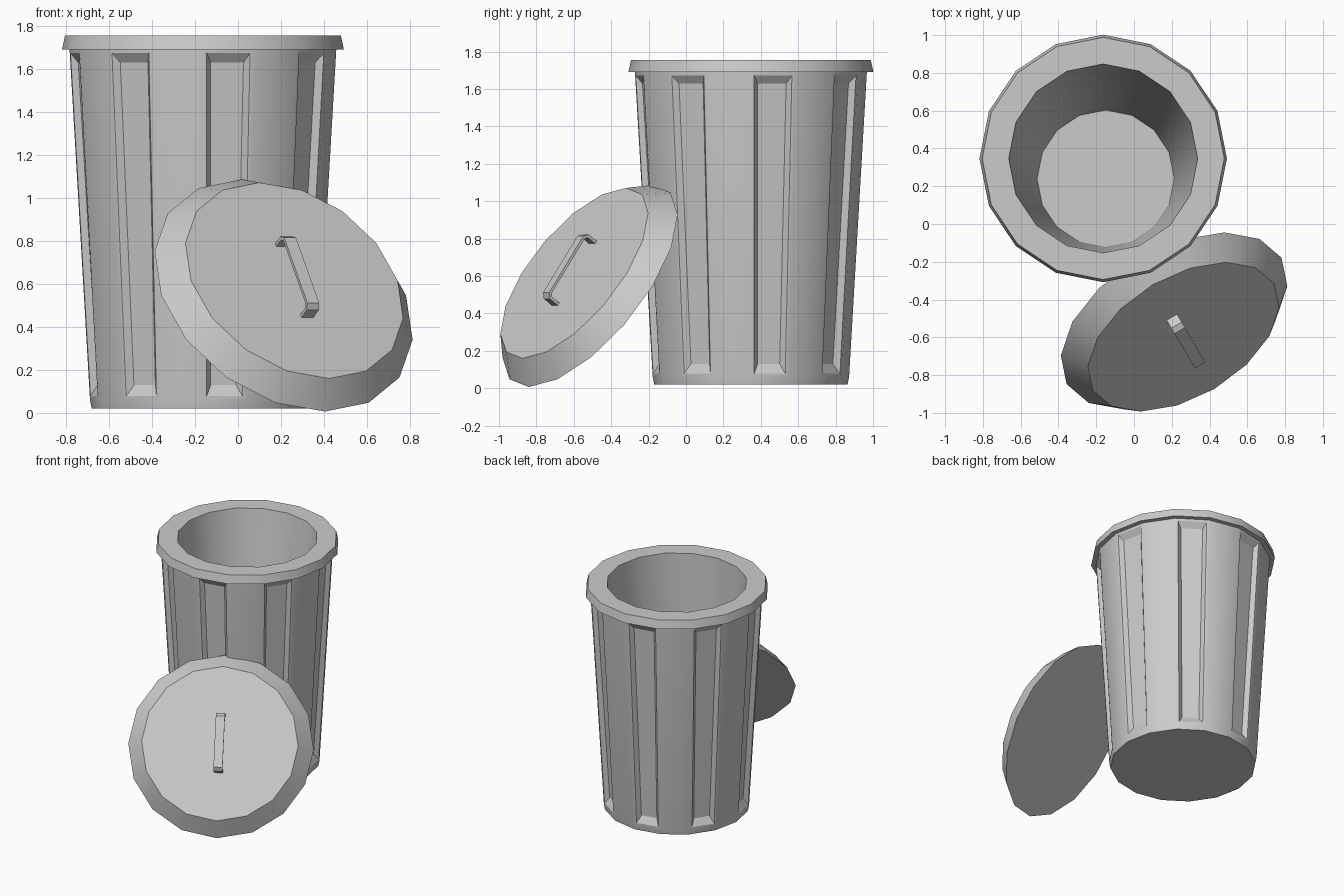
import bpy, bmesh, math
from mathutils import Vector, Matrix

if "Cube" in bpy.data.objects:
    bpy.data.objects.remove(bpy.data.objects["Cube"])

SIDES = 16


def ring(bm, radius, z, cx=0.0, cy=0.0):
    return [bm.verts.new((cx + radius * math.cos(2 * math.pi * i / SIDES),
                          cy + radius * math.sin(2 * math.pi * i / SIDES), z))
            for i in range(SIDES)]


def bridge(bm, low, high):
    return [bm.faces.new((low[i], low[(i + 1) % SIDES], high[(i + 1) % SIDES], high[i]))
            for i in range(SIDES)]


def finish(bm, name, matrix, smooth=True):
    bmesh.ops.recalc_face_normals(bm, faces=bm.faces[:])
    mesh = bpy.data.meshes.new(name)
    bm.to_mesh(mesh)
    bm.free()
    ob = bpy.data.objects.new(name, mesh)
    bpy.context.collection.objects.link(ob)
    ob.matrix_world = matrix
    if smooth:
        bpy.ops.object.select_all(action='DESELECT')
        ob.select_set(True)
        bpy.context.view_layer.objects.active = ob
        bpy.ops.object.shade_smooth_by_angle(angle=math.radians(32))
    return ob


# Can: tapered wall, flared rim, thick lip and off-centre inner floor
bm = bmesh.new()
rings = [ring(bm, *p) for p in (
    (0.517, 0.02), (0.525, 0.06), (0.620, 1.69),
    (0.655, 1.69), (0.641, 1.755), (0.50, 1.755),
    (0.363, 0.10, 0.013, -0.107))]
bands = [bridge(bm, a, b) for a, b in zip(rings, rings[1:])]
bm.faces.new(rings[0][::-1])
bm.faces.new(rings[-1])
bmesh.ops.recalc_face_normals(bm, faces=bm.faces[:])

# Grooves: every second wall panel is pressed inwards
panels = bands[1][::2]
bmesh.ops.inset_individual(bm, faces=panels, thickness=0.018, use_even_offset=True)
bmesh.ops.inset_individual(bm, faces=panels, thickness=0.025, depth=-0.03,
                           use_even_offset=True)
for f in panels:
    zs = [v.co.z for v in f.verts]
    mid = sum(zs) / len(zs)
    for v in f.verts:
        v.co.z += 0.025 if v.co.z < mid else -0.02
finish(bm, "can", Matrix.Translation((-0.163, 0.347, 0)))

# Lid frame: leaning against the can, local x runs downhill
n = Vector((0.414, -0.705, 0.576)).normalized()
down = (Vector((0, 0, -1)) + n * n.z).normalized()
side = n.cross(down)
frame = Matrix((down, side, n)).transposed().to_4x4()
frame.translation = (0.212, -0.513, 0.546)

# Lid: shallow cone frustum
bm = bmesh.new()
base, top = ring(bm, 0.66, 0), ring(bm, 0.557, 0.12)
bridge(bm, base, top)
bm.faces.new(base[::-1])
bm.faces.new(top)
finish(bm, "lid", frame)

# Handle: flat strap bent into a bracket
bm = bmesh.new()
outer = [(-0.21, 0.11), (-0.21, 0.18), (-0.185, 0.203)]
inner = [(-0.193, 0.11), (-0.193, 0.174), (-0.178, 0.188)]
outer += [(-x, z) for x, z in reversed(outer)]
inner += [(-x, z) for x, z in reversed(inner)]
rows = [[bm.verts.new((x, y, z)) for x, z, y in
         ((*o, -0.032), (*o, 0.032), (*i, 0.032), (*i, -0.032))]
        for o, i in zip(outer, inner)]
for a, b in zip(rows, rows[1:]):
    for k in range(4):
        bm.faces.new((a[k], a[(k + 1) % 4], b[(k + 1) % 4], b[k]))
bm.faces.new(rows[0])
bm.faces.new(rows[-1])
finish(bm, "lid_handle", frame, smooth=False)
